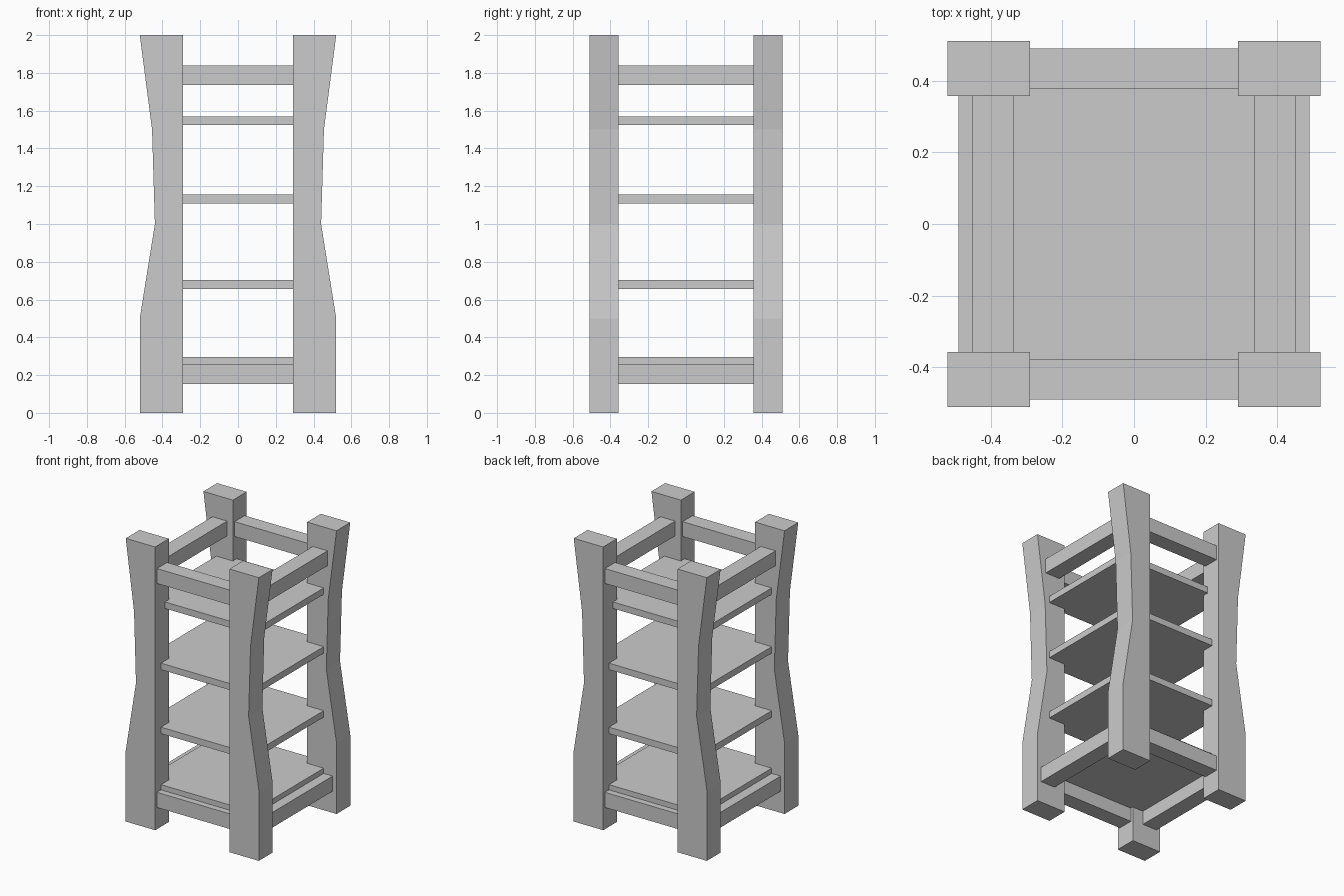
import bpy, bmesh

if "Cube" in bpy.data.objects:
    bpy.data.objects.remove(bpy.data.objects["Cube"])

def make_object(name, bm):
    bmesh.ops.recalc_face_normals(bm, faces=bm.faces)
    mesh = bpy.data.meshes.new(name)
    bm.to_mesh(mesh)
    bm.free()
    obj = bpy.data.objects.new(name, mesh)
    bpy.context.collection.objects.link(obj)

def box(name, x, y, z):
    """Box from (min, max) ranges."""
    bm = bmesh.new()
    bmesh.ops.create_cube(bm, size=1)
    for v in bm.verts:
        v.co = [r[0] if c < 0 else r[1] for c, r in zip(v.co, (x, y, z))]
    make_object(name, bm)

def span(s, a, b):
    return tuple(sorted((s * a, s * b)))

LEG_IN_X, LEG_IN_Y, LEG_OUT_Y = 0.29, 0.357, 0.51
OUTER = [(0.52, 0), (0.52, 0.5), (0.44, 1.0), (0.455, 1.5), (0.52, 2.0)]

# Legs: waisted outer profile with straight inner side
def leg(name, sx, sy):
    bm = bmesh.new()
    y0, y1 = sy * LEG_IN_Y, sy * LEG_OUT_Y
    rings = [[bm.verts.new((sx * px, y, z))
              for px, y in ((LEG_IN_X, y0), (x, y0), (x, y1), (LEG_IN_X, y1))]
             for x, z in OUTER]
    for a, b in zip(rings, rings[1:]):
        for i in range(4):
            j = (i + 1) % 4
            bm.faces.new((a[i], a[j], b[j], b[i]))
    bm.faces.new(rings[0])
    bm.faces.new(rings[-1])
    make_object(name, bm)

for sx, side in ((-1, "left"), (1, "right")):
    for sy, end in ((-1, "front"), (1, "back")):
        leg(f"{end}_{side}_leg", sx, sy)

# Rails: (level, z range, side rail x range)
for level, z, rail_x in (("lower", (0.153, 0.26), (0.375, 0.49)),
                         ("upper", (1.735, 1.84), (0.335, 0.45))):
    for s, end, side in ((-1, "front", "left"), (1, "back", "right")):
        box(f"{level}_{end}_rail", (-LEG_IN_X, LEG_IN_X), span(s, 0.377, 0.49), z)
        box(f"{level}_{side}_rail", span(s, *rail_x), (-LEG_IN_Y, LEG_IN_Y), z)

# Shelves: (top height, half depth)
for i, (top, hy) in enumerate(((0.297, 0.445), (0.703, 0.445),
                               (1.155, 0.445), (1.57, 0.40))):
    box(f"shelf_{i + 1}", (-0.42, 0.42), (-hy, hy), (top - 0.046, top))
